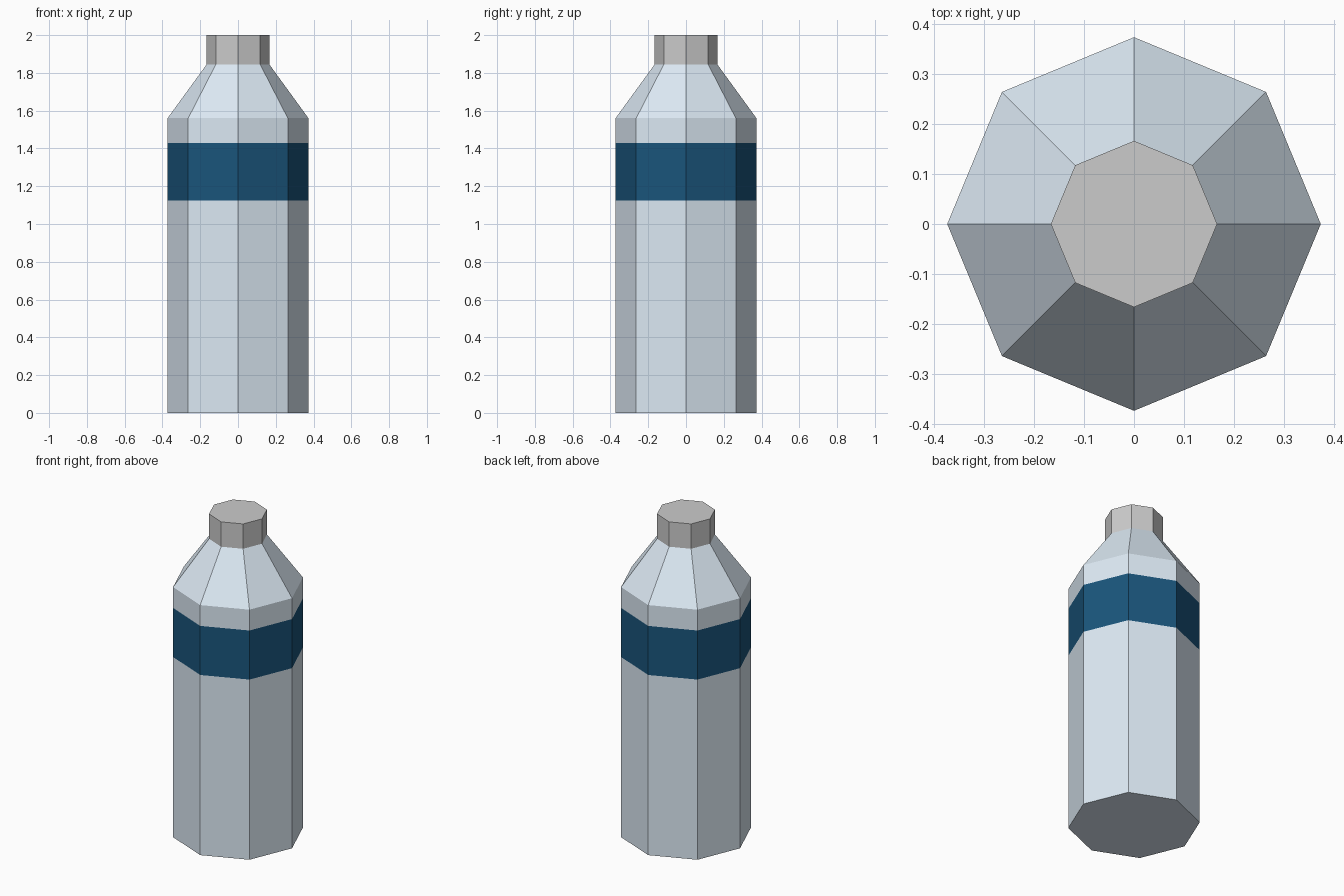
import bpy, bmesh
from math import cos, sin, tau

if "Cube" in bpy.data.objects:
    bpy.data.objects.remove(bpy.data.objects["Cube"])

SIDES = 8


def material(name, color):
    m = bpy.data.materials.new(name)
    m.diffuse_color = (*color, 1)
    m.use_nodes = True
    m.node_tree.nodes["Principled BSDF"].inputs["Base Color"].default_value = m.diffuse_color
    return m


def lathe(name, profile, mat=None, bottom=False, top=False):
    """Sweep (radius, z) points into a faceted octagonal shell."""
    bm = bmesh.new()
    rings = [[bm.verts.new((r * cos(tau * i / SIDES), r * sin(tau * i / SIDES), z))
              for i in range(SIDES)] for r, z in profile]
    for lo, hi in zip(rings, rings[1:]):
        for i in range(SIDES):
            j = (i + 1) % SIDES
            bm.faces.new((lo[i], lo[j], hi[j], hi[i]))
    if bottom:
        bm.faces.new(rings[0][::-1])
    if top:
        bm.faces.new(rings[-1])
    mesh = bpy.data.meshes.new(name)
    bm.to_mesh(mesh)
    bm.free()
    if mat:
        mesh.materials.append(mat)
    obj = bpy.data.objects.new(name, mesh)
    bpy.context.collection.objects.link(obj)
    return obj


R, NECK = 0.373, 0.166
plastic = material("pale_blue", (0.72, 0.82, 0.91))
label = material("dark_blue", (0.01, 0.09, 0.2))

# Bottle: lower body, flush label band, shoulder, cap
lathe("body", [(R, 0), (R, 1.124)], plastic, bottom=True)
lathe("label_band", [(R, 1.124), (R, 1.43)], label)
lathe("shoulder", [(R, 1.43), (R, 1.56), (NECK, 1.845)], plastic)
lathe("cap", [(NECK, 1.845), (NECK, 2.0)], top=True)
